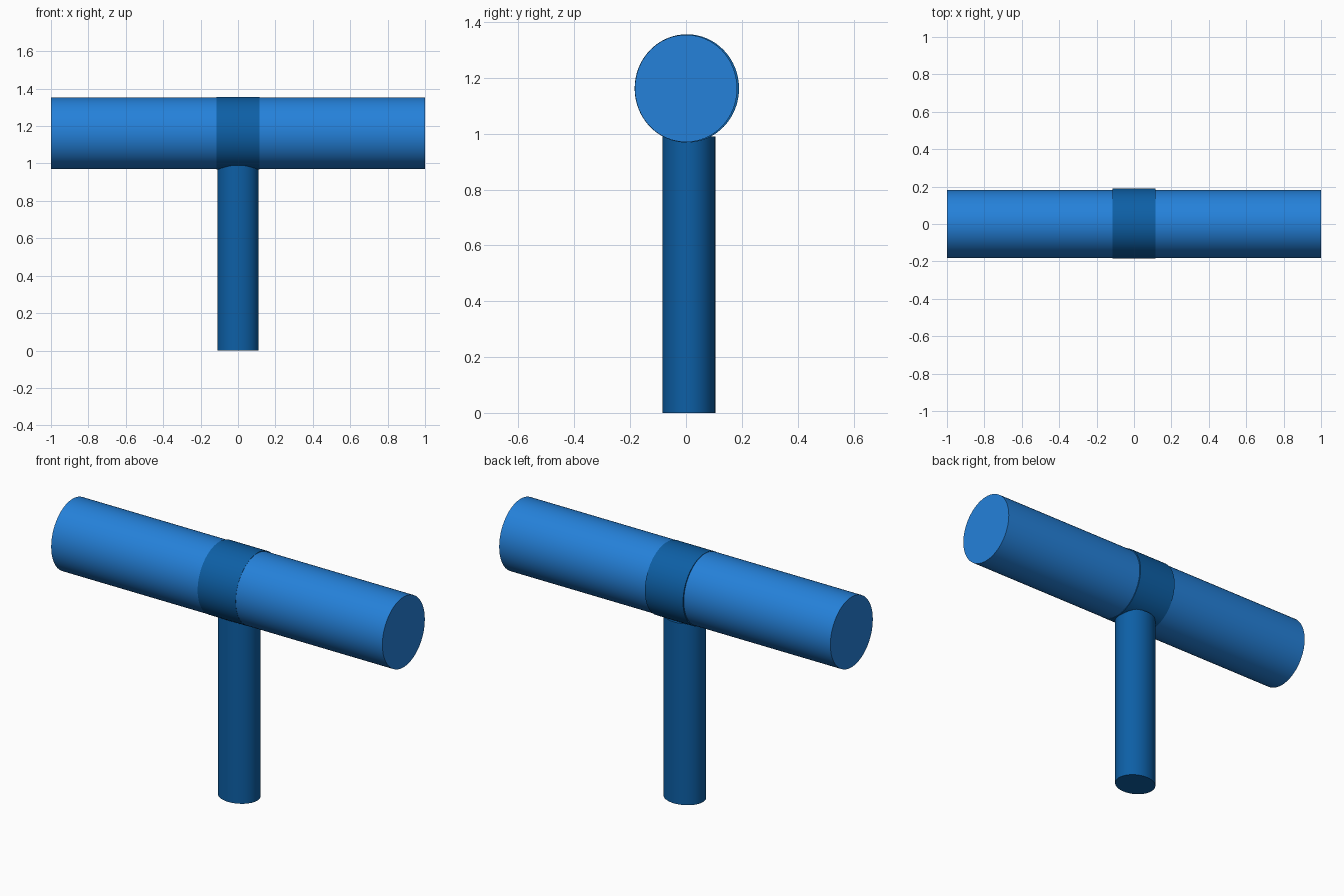
import bpy
from math import pi

cube = bpy.data.objects.get("Cube")
if cube:
    bpy.data.objects.remove(cube, do_unlink=True)


def make_material(name, rgb):
    mat = bpy.data.materials.new(name)
    mat.use_nodes = True
    color = (*rgb, 1.0)
    mat.diffuse_color = color
    mat.node_tree.nodes["Principled BSDF"].inputs["Base Color"].default_value = color
    return mat


def oval_rod(name, center, radii, length, material, along_x=False):
    """Cylinder with an oval section, standing upright or lying along x."""
    bpy.ops.mesh.primitive_cylinder_add(vertices=64, radius=1, depth=1, location=center)
    rod = bpy.context.object
    rod.name = name
    if along_x:
        # local x becomes world -z, local z becomes world x
        rod.rotation_euler = (0, pi / 2, 0)
    rod.scale = (radii[0], radii[1], length)
    bpy.ops.object.transform_apply(location=False, rotation=True, scale=True)
    bpy.ops.object.shade_smooth_by_angle(angle=pi / 6)
    rod.data.materials.append(material)
    return rod


bright_blue = make_material("bright blue", (0.018, 0.22, 0.70))
deep_blue = make_material("deep blue", (0.004, 0.115, 0.38))

# Hammer head, lying across the top (radii: height, depth)
oval_rod("head", (0, 0, 1.162), (0.192, 0.183), 2.0, bright_blue, along_x=True)

# Thin band around the middle of the head
oval_rod("band", (0, 0.003, 1.162), (0.194, 0.187), 0.23, deep_blue, along_x=True)

# Handle, its top buried in the head (radii: width, depth)
oval_rod("handle", (0, 0.01, 0.495), (0.11, 0.095), 0.99, deep_blue)
